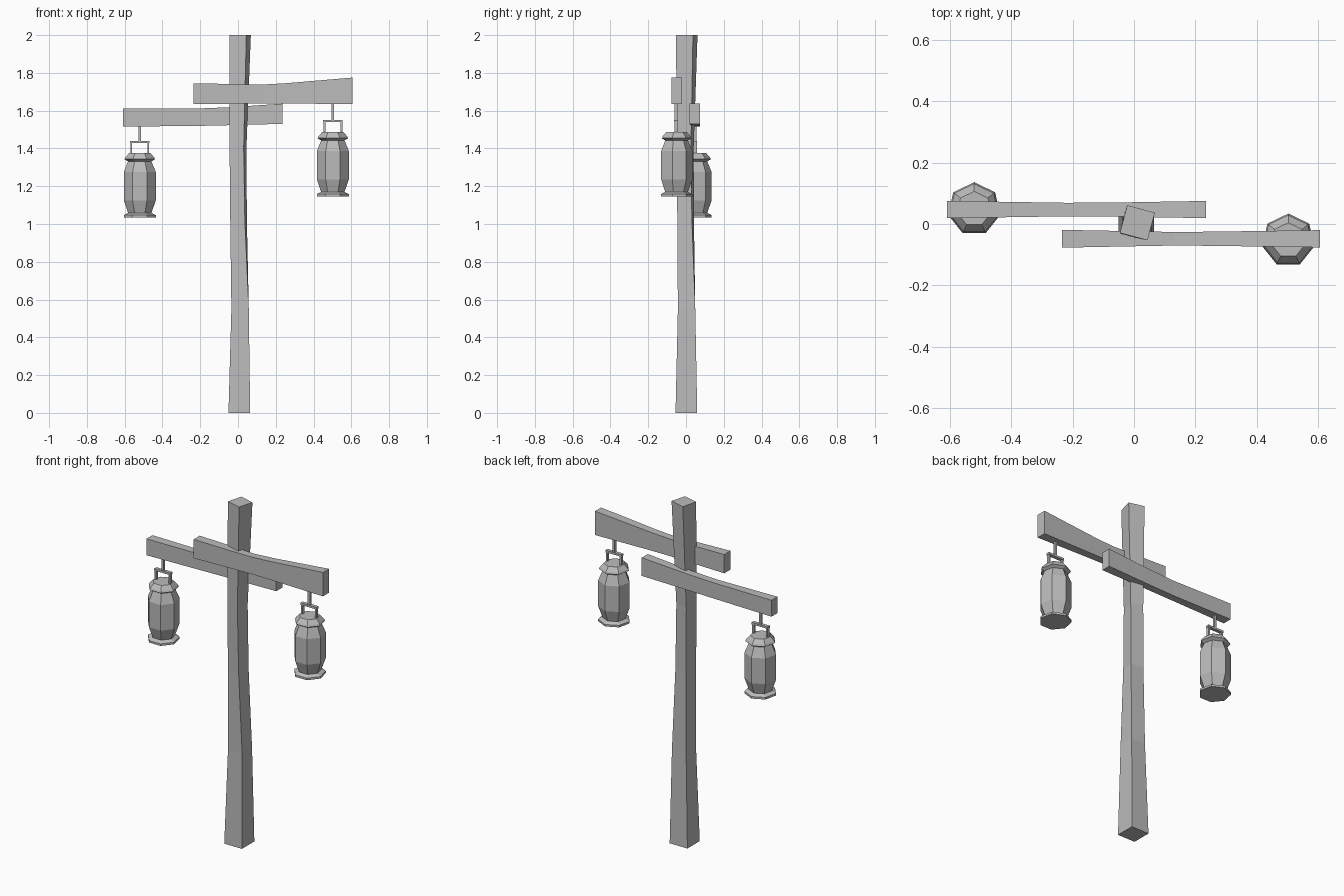
import bpy, bmesh, math
from mathutils import Vector

if "Cube" in bpy.data.objects:
    bpy.data.objects.remove(bpy.data.objects["Cube"], do_unlink=True)

GREY = (0.5, 0.5, 0.5, 1.0)
grey = bpy.data.materials.new("plain_grey")
grey.use_nodes = True
grey.diffuse_color = GREY
grey.node_tree.nodes["Principled BSDF"].inputs["Base Color"].default_value = GREY


def loft(name, rings):
    """Skin a closed solid through rings of points and cap both ends."""
    bm = bmesh.new()
    rows = [[bm.verts.new(p) for p in ring] for ring in rings]
    n = len(rows[0])
    for a, b in zip(rows, rows[1:]):
        for i in range(n):
            j = (i + 1) % n
            bm.faces.new((a[i], a[j], b[j], b[i]))
    bm.faces.new(rows[0][::-1])
    bm.faces.new(rows[-1])
    bmesh.ops.recalc_face_normals(bm, faces=bm.faces)
    mesh = bpy.data.meshes.new(name)
    bm.to_mesh(mesh)
    bm.free()
    mesh.materials.append(grey)
    obj = bpy.data.objects.new(name, mesh)
    bpy.context.collection.objects.link(obj)
    return obj


def polygon(sides, radius, z, start, cx=0.0, cy=0.0):
    return [Vector((cx + radius * math.cos(start + math.tau * i / sides),
                    cy + radius * math.sin(start + math.tau * i / sides), z))
            for i in range(sides)]


# Post: square section, tapering and twisting towards the top
# (height, centre x, centre y, half width, twist in degrees)
POST = [(0.0, 0.007, 0.002, 0.0575, 0),
        (0.55, 0.011, 0.003, 0.046, 0),
        (1.02, 0.003, -0.002, 0.039, -8),
        (1.40, 0.000, -0.004, 0.038, -11),
        (2.0, 0.011, 0.004, 0.0465, -15)]
loft("post", [polygon(4, h * math.sqrt(2), z, math.radians(45 + a), cx, cy)
              for z, cx, cy, h, a in POST])


# Crossbeams: slightly warped planks (x, half depth, bottom, top)
def beam(name, y, sections):
    loft(name, [[(x, y - d, lo), (x, y + d, lo), (x, y + d, hi), (x, y - d, hi)]
                for x, d, lo, hi in sections])


beam("front_crossbeam", -0.048, [(-0.235, 0.029, 1.635, 1.745),
                                 (0.13, 0.022, 1.638, 1.738),
                                 (0.25, 0.023, 1.638, 1.745),
                                 (0.605, 0.028, 1.635, 1.775)])
beam("back_crossbeam", 0.047, [(-0.608, 0.028, 1.516, 1.612),
                               (-0.22, 0.022, 1.519, 1.611),
                               (-0.05, 0.023, 1.523, 1.618),
                               (0.235, 0.028, 1.530, 1.637)])

# Lantern profile (radius, height above the lantern's foot)
BASE = [(0.087, 0.0), (0.087, 0.012), (0.066, 0.023)]
BODY = [(0.062, 0.020), (0.087, 0.090), (0.087, 0.240), (0.062, 0.300)]
CAP = [(0.064, 0.297), (0.083, 0.308), (0.078, 0.318), (0.057, 0.341)]


def box(name, x0, x1, y0, y1, z0, z1):
    loft(name, [[(x0, y0, z), (x1, y0, z), (x1, y1, z), (x0, y1, z)]
                for z in (z0, z1)])


def lantern(side, x, y, foot, beam_bottom):
    # Seven-sided base, glass body and cap
    for part, profile in (("base", BASE), ("body", BODY), ("cap", CAP)):
        loft(f"{side}_lantern_{part}",
             [polygon(7, r, foot + z, math.pi / 2, x, y) for r, z in profile])
    # Square handle and the rod that hangs it from the beam
    for s, end in ((-1, "right"), (1, "left")):
        hx = x + s * 0.045
        box(f"{side}_handle_{end}_upright", hx - 0.005, hx + 0.005,
            y - 0.008, y + 0.008, foot + 0.335, foot + 0.393)
    box(f"{side}_handle_bar", x - 0.052, x + 0.052, y - 0.010, y + 0.010,
        foot + 0.393, foot + 0.405)
    box(f"{side}_hanger_rod", x - 0.007, x + 0.007, y - 0.007, y + 0.007,
        foot + 0.400, beam_bottom + 0.01)


lantern("left", 0.502, -0.053, 1.146, 1.635)
lantern("right", -0.520, 0.049, 1.035, 1.516)
